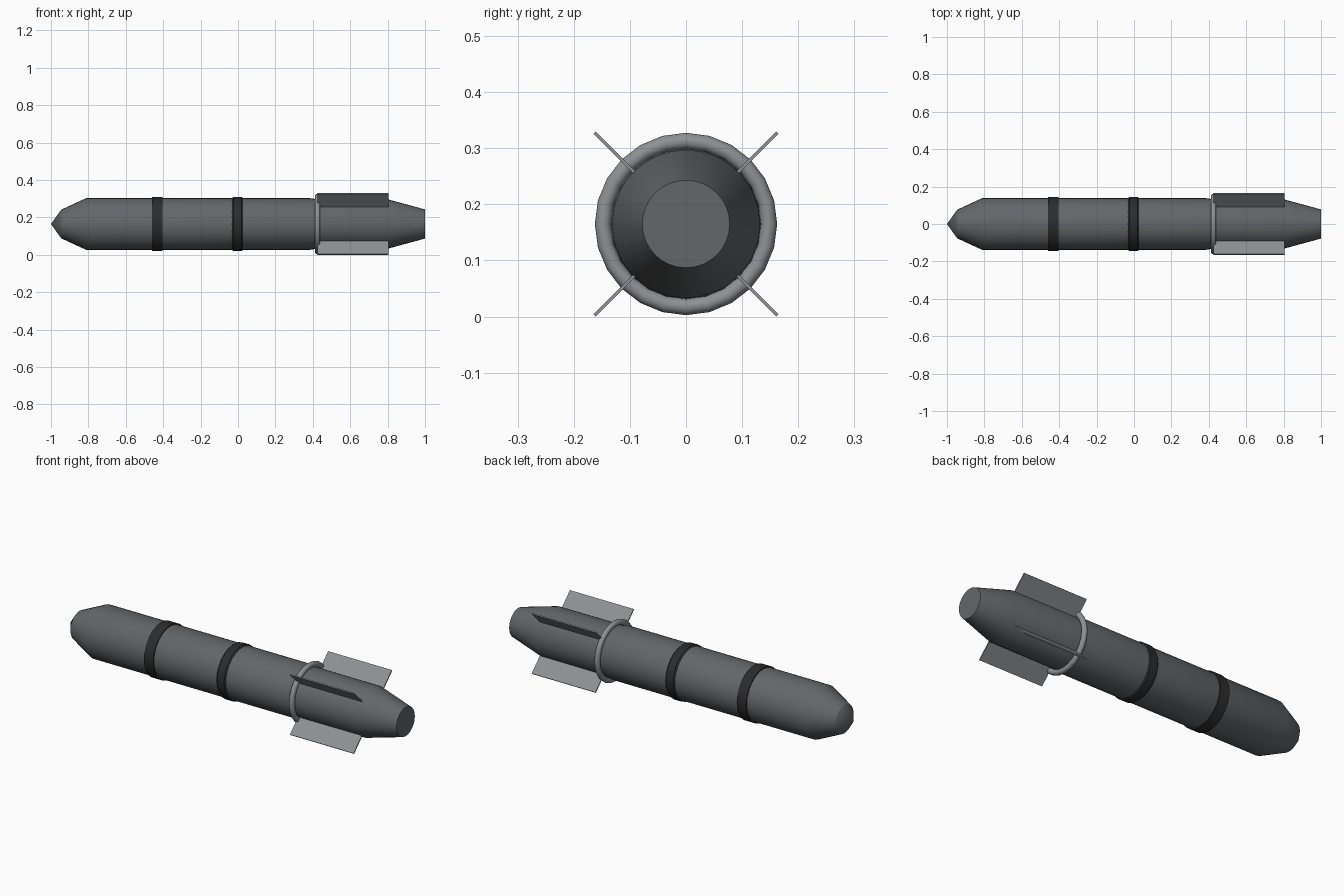
import bpy, bmesh
from math import sin, cos, pi, radians
from mathutils import Matrix

if "Cube" in bpy.data.objects:
    bpy.data.objects.remove(bpy.data.objects["Cube"], do_unlink=True)

AXIS_Z = 0.165


def material(name, color):
    m = bpy.data.materials.new(name)
    m.use_nodes = True
    m.diffuse_color = color
    bsdf = next(n for n in m.node_tree.nodes if n.type == 'BSDF_PRINCIPLED')
    bsdf.inputs["Base Color"].default_value = color
    return m


body_grey = material("body grey", (0.125, 0.133, 0.14, 1))
fin_grey = material("light fin grey", (0.27, 0.28, 0.30, 1))
band_black = material("band black", (0.025, 0.025, 0.026, 1))


def finish(name, bm, mat, smooth=None):
    bmesh.ops.remove_doubles(bm, verts=bm.verts, dist=1e-5)
    bmesh.ops.recalc_face_normals(bm, faces=bm.faces)
    mesh = bpy.data.meshes.new(name)
    bm.to_mesh(mesh)
    bm.free()
    mesh.materials.append(mat)
    obj = bpy.data.objects.new(name, mesh)
    obj.location.z = AXIS_Z
    bpy.context.collection.objects.link(obj)
    if smooth:
        bpy.ops.object.select_all(action='DESELECT')
        obj.select_set(True)
        bpy.context.view_layer.objects.active = obj
        bpy.ops.object.shade_smooth_by_angle(angle=radians(smooth))
    return obj


def revolve(name, profile, mat, sides, closed=False, smooth=28):
    """Turn a profile of (x, radius) points around the long axis."""
    bm = bmesh.new()
    rings = []
    for x, r in profile:
        angles = [2 * pi * i / sides for i in range(sides)]
        rings.append([bm.verts.new((x, r * sin(a), r * cos(a))) for a in angles])
    if closed:
        rings.append(rings[0])
    for a, b in zip(rings, rings[1:]):
        for i in range(sides):
            j = (i + 1) % sides
            bm.faces.new((a[i], a[j], b[j], b[i]))
    return finish(name, bm, mat, smooth)


# Casing: pointed nose, straight body, tapered tail with a flat end
revolve("casing", [(-1, 0), (-0.945, 0.077), (-0.81, 0.139), (0.38, 0.139),
                   (0.42, 0.133), (0.8, 0.132), (1, 0.078), (1, 0)],
        body_grey, 32)

# Straps: a plain one forward and a chamfered one amidships
revolve("front_strap", [(-0.46, 0.13), (-0.46, 0.145), (-0.404, 0.145), (-0.404, 0.13)],
        band_black, 32, closed=True)
revolve("middle_strap", [(-0.031, 0.13), (-0.031, 0.139), (-0.024, 0.145),
                         (0.018, 0.145), (0.025, 0.139), (0.025, 0.13)],
        band_black, 24, closed=True)

# Round collar in front of the fins
steps = [2 * pi * i / 12 for i in range(12)]
revolve("fin_collar", [(0.425 + 0.0145 * cos(a), 0.148 + 0.0145 * sin(a)) for a in steps],
        fin_grey, 24, closed=True, smooth=40)

# Four thin diagonal fins
for i, place in enumerate(("upper_back", "upper_front", "lower_front", "lower_back")):
    bm = bmesh.new()
    bmesh.ops.create_cube(bm, size=1)
    bmesh.ops.scale(bm, vec=(0.38, 0.105, 0.006), verts=bm.verts)
    bmesh.ops.translate(bm, vec=(0.615, 0.1775, 0), verts=bm.verts)
    bmesh.ops.rotate(bm, verts=bm.verts, cent=(0, 0, 0),
                     matrix=Matrix.Rotation(pi / 4 + i * pi / 2, 3, 'X'))
    finish(place + "_fin", bm, fin_grey)
